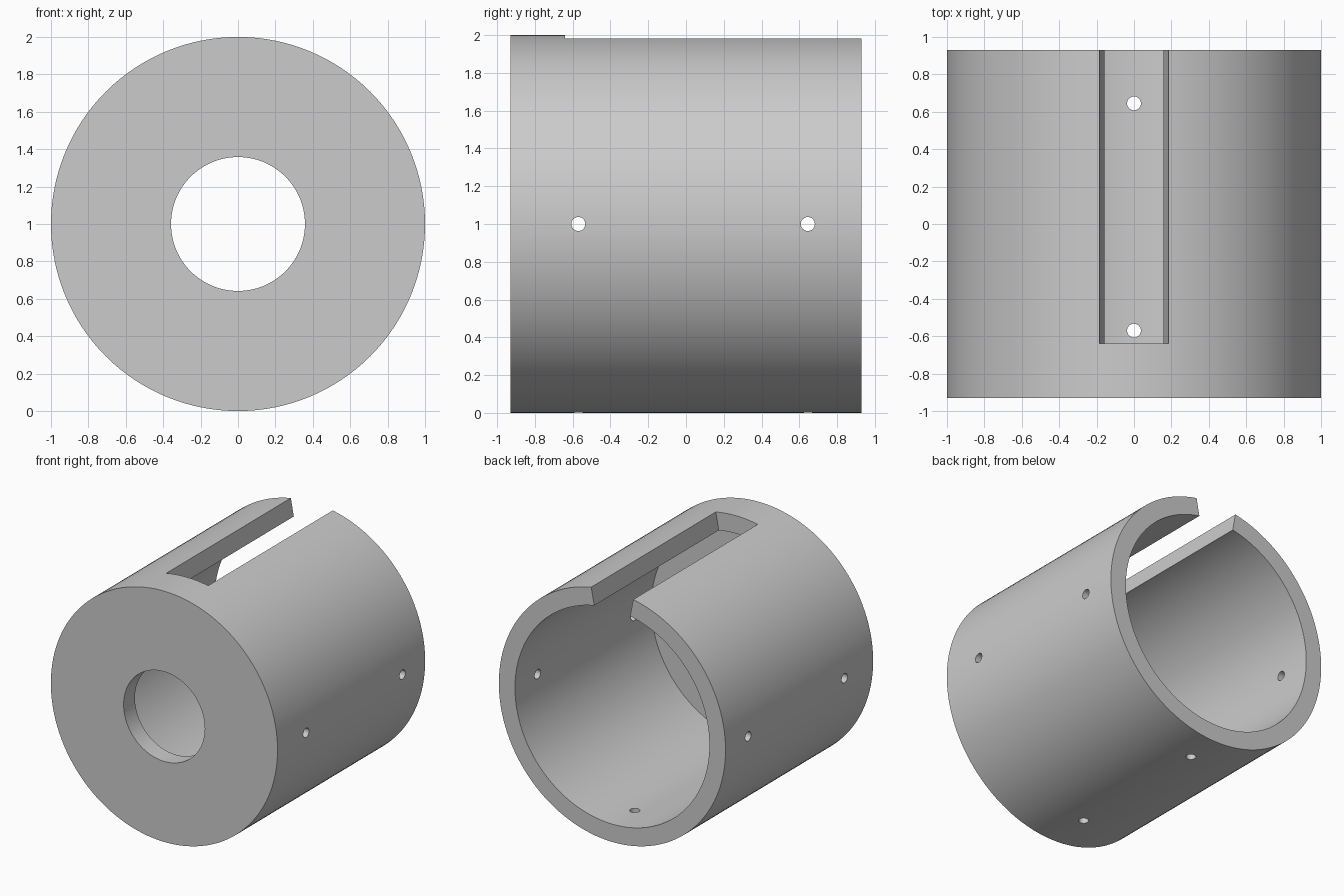
import bpy, bmesh, math
from mathutils import Matrix, Vector

cube = bpy.data.objects.get("Cube")
if cube:
    bpy.data.objects.remove(cube, do_unlink=True)

OUTER, INNER, BORE = 1.0, 0.858, 0.358
FRONT, BACK, WALL = -0.93, 0.93, 0.142
SLOT_START, SLOT_ANGLE = -0.64, math.asin(0.185)
HOLE_RADIUS, HOLE_ROWS = 0.037, (-0.57, 0.645)
AXIS = Vector((0, 0, 1))
SEGMENTS = 128

grey = bpy.data.materials.new("light_grey")
grey.use_nodes = True
colour = (0.6, 0.6, 0.6, 1)
grey.diffuse_color = colour
grey.node_tree.nodes["Principled BSDF"].inputs["Base Color"].default_value = colour


def make_object(name, bm):
    bmesh.ops.recalc_face_normals(bm, faces=bm.faces)
    mesh = bpy.data.meshes.new(name)
    bm.to_mesh(mesh)
    bm.free()
    mesh.materials.append(grey)
    obj = bpy.data.objects.new(name, mesh)
    bpy.context.collection.objects.link(obj)
    return obj


def lathe(name, profile):
    """Revolve a closed (radius, y) profile around the y axis."""
    bm = bmesh.new()
    rings = []
    for i in range(SEGMENTS):
        a = math.tau * i / SEGMENTS
        rings.append([bm.verts.new((r * math.sin(a), y, AXIS.z + r * math.cos(a)))
                      for r, y in profile])
    n = len(profile)
    for i, ring in enumerate(rings):
        after = rings[(i + 1) % SEGMENTS]
        for j in range(n):
            k = (j + 1) % n
            bm.faces.new((ring[j], ring[k], after[k], after[j]))
    return make_object(name, bm)


def slot_cutter():
    """Wedge with radial sides, open toward the back."""
    bm = bmesh.new()
    corners = [(0.5, -1), (0.5, 1), (1.2, 1), (1.2, -1)]
    face = bm.faces.new([bm.verts.new((r * math.sin(s * SLOT_ANGLE), SLOT_START,
                                       AXIS.z + r * math.cos(SLOT_ANGLE)))
                         for r, s in corners])
    new = bmesh.ops.extrude_face_region(bm, geom=[face])["geom"]
    bmesh.ops.translate(bm, vec=(0, 1.8, 0),
                        verts=[v for v in new if isinstance(v, bmesh.types.BMVert)])
    return make_object("slot_cutter", bm)


def hole_cutter(name, centre, depth, rotation):
    bm = bmesh.new()
    bmesh.ops.create_cone(bm, cap_ends=True, segments=32, radius1=HOLE_RADIUS,
                          radius2=HOLE_RADIUS, depth=depth,
                          matrix=Matrix.Translation(centre) @ rotation)
    return make_object(name, bm)


# Hollow cup with a bored front wall
body = lathe("housing", [(BORE, FRONT), (OUTER, FRONT), (OUTER, BACK),
                         (INNER, BACK), (INNER, FRONT + WALL), (BORE, FRONT + WALL)])

# Top slot, side holes and bottom holes
cutters = [slot_cutter()]
for y in HOLE_ROWS:
    cutters.append(hole_cutter("side_hole_cutter", (0, y, 1), 2.4,
                               Matrix.Rotation(math.pi / 2, 4, "Y")))
    cutters.append(hole_cutter("bottom_hole_cutter", (0, y, 0.1), 0.6, Matrix()))

for cutter in cutters:
    cutter.hide_render = True
    cut = body.modifiers.new(cutter.name, "BOOLEAN")
    cut.operation = "DIFFERENCE"
    cut.solver = "EXACT"
    cut.object = cutter

# Bake the cuts and discard the cutters
depsgraph = bpy.context.evaluated_depsgraph_get()
baked = bpy.data.meshes.new_from_object(body.evaluated_get(depsgraph))
body.modifiers.clear()
body.data = baked
for cutter in cutters:
    bpy.data.objects.remove(cutter, do_unlink=True)

# Smooth walls with crisp rims
bpy.ops.object.select_all(action="DESELECT")
body.select_set(True)
bpy.context.view_layer.objects.active = body
bpy.ops.object.shade_smooth_by_angle(angle=math.radians(30))
